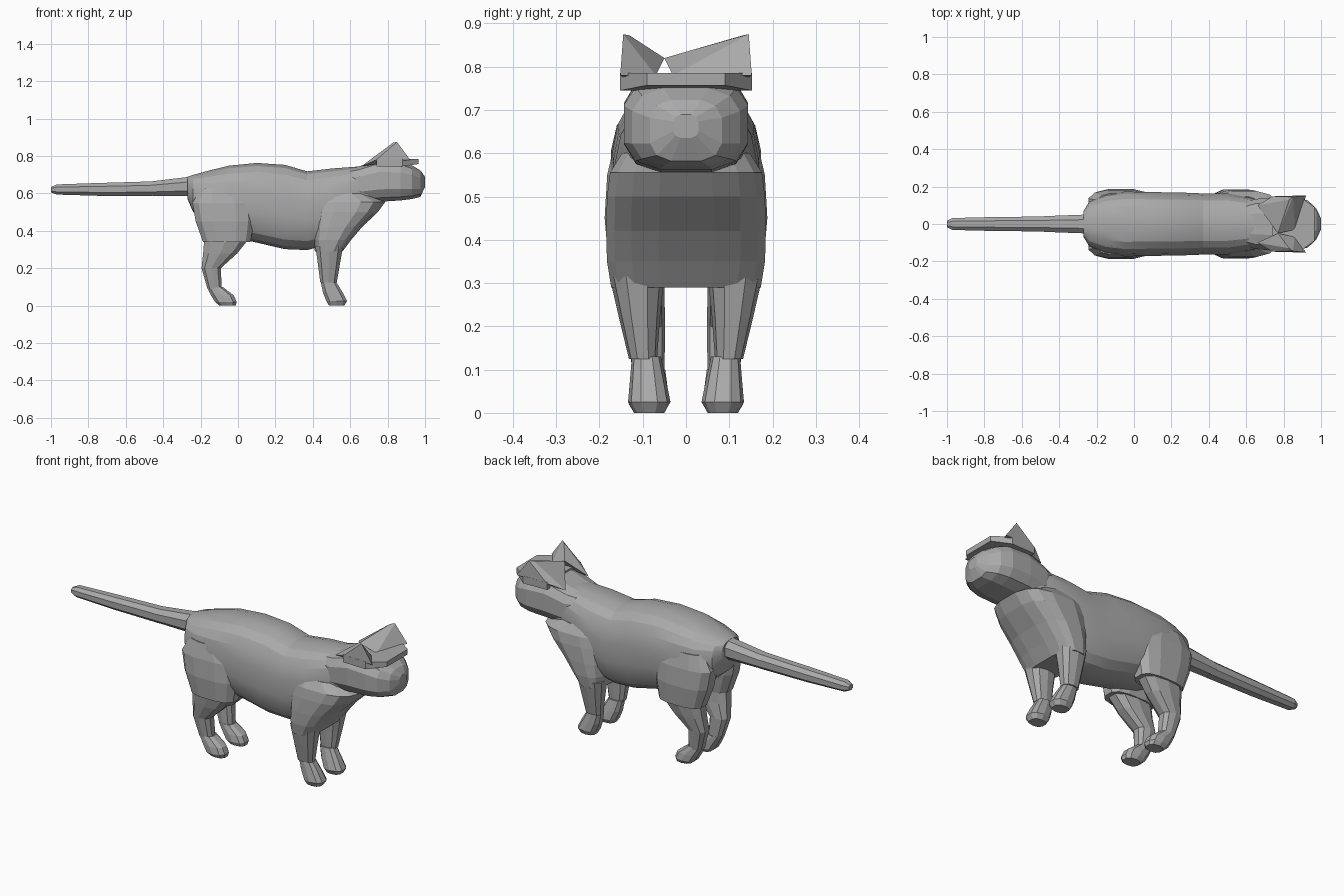
import bpy
import bmesh
from math import cos, sin, tau, copysign, radians

default_cube = bpy.data.objects.get("Cube")
if default_cube:
    bpy.data.objects.remove(default_cube, do_unlink=True)

# One plain grey for the whole animal
grey = bpy.data.materials.new("plain grey")
grey.use_nodes = True
colour = (0.4, 0.4, 0.4, 1)
grey.diffuse_color = colour
grey.node_tree.nodes["Principled BSDF"].inputs["Base Color"].default_value = colour


def finish(name, bm, smooth_angle):
    """Turn a bmesh into a named, coloured object."""
    bmesh.ops.recalc_face_normals(bm, faces=bm.faces)
    mesh = bpy.data.meshes.new(name)
    bm.to_mesh(mesh)
    bm.free()
    mesh.materials.append(grey)
    part = bpy.data.objects.new(name, mesh)
    bpy.context.collection.objects.link(part)
    if smooth_angle:
        bpy.ops.object.select_all(action='DESELECT')
        part.select_set(True)
        bpy.context.view_layer.objects.active = part
        bpy.ops.object.shade_smooth_by_angle(angle=radians(smooth_angle))
    return part


def loft(name, rings, place, sides=12, power=2.5, smooth_angle=0):
    """Skin rounded-box rings; each ring is (position, u0, u1, v0, v1)."""
    bm = bmesh.new()
    loops = []
    for position, u0, u1, v0, v1 in rings:
        loop = []
        for i in range(sides):
            angle = tau * (i + 0.5) / sides
            c, s = cos(angle), sin(angle)
            u = copysign(abs(c) ** (2 / power), c)
            v = copysign(abs(s) ** (2 / power), s)
            u = (u0 + u1) / 2 + u * (u1 - u0) / 2
            v = (v0 + v1) / 2 + v * (v1 - v0) / 2
            loop.append(bm.verts.new(place(position, u, v)))
        loops.append(loop)
    for lower, upper in zip(loops, loops[1:]):
        for i in range(sides):
            j = (i + 1) % sides
            bm.faces.new((lower[i], lower[j], upper[j], upper[i]))
    bm.faces.new(loops[0])
    bm.faces.new(loops[-1])
    return finish(name, bm, smooth_angle)


def loft_along(name, rings, **options):
    """Horizontal loft from (x, half width, bottom, top)."""
    full = [(x, -w, w, bottom, top) for x, w, bottom, top in rings]
    return loft(name, full, lambda p, u, v: (p, u, v), **options)


def loft_up(name, rings, side=1, **options):
    """Vertical loft from (z, back, front, inner, outer), flipped by side."""
    return loft(name, rings, lambda p, u, v: (u, v * side, p), **options)


def hull(name, points):
    bm = bmesh.new()
    for point in points:
        bm.verts.new(point)
    bmesh.ops.convex_hull(bm, input=bm.verts)
    return finish(name, bm, 0)


# Torso with an arched back and a dip behind the shoulders
loft_along("torso", [
    (-0.27, 0.07, 0.57, 0.69), (-0.24, 0.12, 0.5, 0.7),
    (-0.15, 0.16, 0.42, 0.725), (-0.05, 0.175, 0.37, 0.75),
    (0.1, 0.172, 0.335, 0.765), (0.25, 0.17, 0.3, 0.755),
    (0.37, 0.165, 0.295, 0.72), (0.5, 0.165, 0.33, 0.735),
    (0.64, 0.138, 0.44, 0.745), (0.72, 0.12, 0.53, 0.745),
], sides=20, power=2.6, smooth_angle=18)

# Deep chest sloping back to the front legs
loft_up("chest", [
    (0.6, 0.42, 0.7, -0.15, 0.15), (0.555, 0.39, 0.79, -0.178, 0.178),
    (0.5, 0.39, 0.75, -0.185, 0.185), (0.42, 0.395, 0.665, -0.187, 0.187),
    (0.35, 0.4, 0.605, -0.185, 0.185), (0.29, 0.41, 0.56, -0.175, 0.175),
], sides=16, power=3)

# Head with a blunt muzzle
loft_along("head", [
    (0.6, 0.12, 0.57, 0.735), (0.65, 0.137, 0.55, 0.748),
    (0.76, 0.147, 0.553, 0.785), (0.87, 0.147, 0.56, 0.775),
    (0.93, 0.128, 0.568, 0.752), (0.975, 0.085, 0.58, 0.725),
    (1, 0.03, 0.635, 0.69),
], sides=12, power=3)

# Brow plate overhanging the face
hull("brow_plate", [(x, y * s, z) for s in (-1, 1) for x, y, z in (
    (0.74, 0.148, 0.745), (0.74, 0.148, 0.785), (0.88, 0.152, 0.745),
    (0.88, 0.152, 0.785), (0.965, 0.09, 0.757), (0.965, 0.09, 0.785))])

# Ears: the left one runs back across the crown to meet the right one
for label, side, inner in (("right", -1, -0.05), ("left", 1, -0.05)):
    hull(label + "_ear", [
        (0.85, side * 0.145, 0.875), (0.83, side * 0.13, 0.872),
        (0.66, side * 0.1, 0.745), (0.74, side * 0.148, 0.78),
        (0.92, side * 0.152, 0.78), (0.77, inner, 0.82),
        (0.86, inner + side * 0.02, 0.78)])

# Tail in a thick root and a long tapering end
loft_along("tail_root", [
    (-0.22, 0.055, 0.585, 0.7), (-0.28, 0.053, 0.583, 0.69),
    (-0.48, 0.045, 0.585, 0.665)], sides=8, power=2.3)
loft_along("tail_end", [
    (-0.46, 0.043, 0.583, 0.667), (-0.75, 0.04, 0.585, 0.658),
    (-0.97, 0.034, 0.592, 0.65), (-1, 0.018, 0.605, 0.635)],
    sides=8, power=2.3)

# Legs, mirrored left and right
for label, side in (("right", -1), ("left", 1)):
    loft_up(label + "_haunch", [
        (0.63, -0.2, 0.03, 0.04, 0.165), (0.55, -0.248, 0.088, 0.03, 0.184),
        (0.45, -0.23, 0.09, 0.03, 0.19), (0.34, -0.19, 0.07, 0.045, 0.18),
    ], side, power=2.8)
    loft_up(label + "_hind_leg", [
        (0.36, -0.185, 0.065, 0.05, 0.175), (0.28, -0.19, 0, 0.05, 0.16),
        (0.2, -0.197, -0.09, 0.048, 0.14), (0.09, -0.165, -0.085, 0.05, 0.122),
    ], side, sides=10)
    loft_up(label + "_hind_paw", [
        (0.1, -0.168, -0.08, 0.048, 0.122), (0.055, -0.147, -0.02, 0.042, 0.13),
        (0.02, -0.125, -0.005, 0.04, 0.132), (0, -0.1, -0.01, 0.05, 0.12),
    ], side, sides=10)
    loft_up(label + "_front_leg", [
        (0.32, 0.41, 0.565, 0.05, 0.178), (0.22, 0.425, 0.547, 0.06, 0.155),
        (0.125, 0.438, 0.53, 0.067, 0.132),
    ], side, sides=10)
    loft_up(label + "_front_paw", [
        (0.13, 0.44, 0.525, 0.058, 0.125), (0.07, 0.452, 0.562, 0.045, 0.13),
        (0.025, 0.47, 0.585, 0.036, 0.134), (0, 0.485, 0.57, 0.05, 0.12),
    ], side, sides=10)
